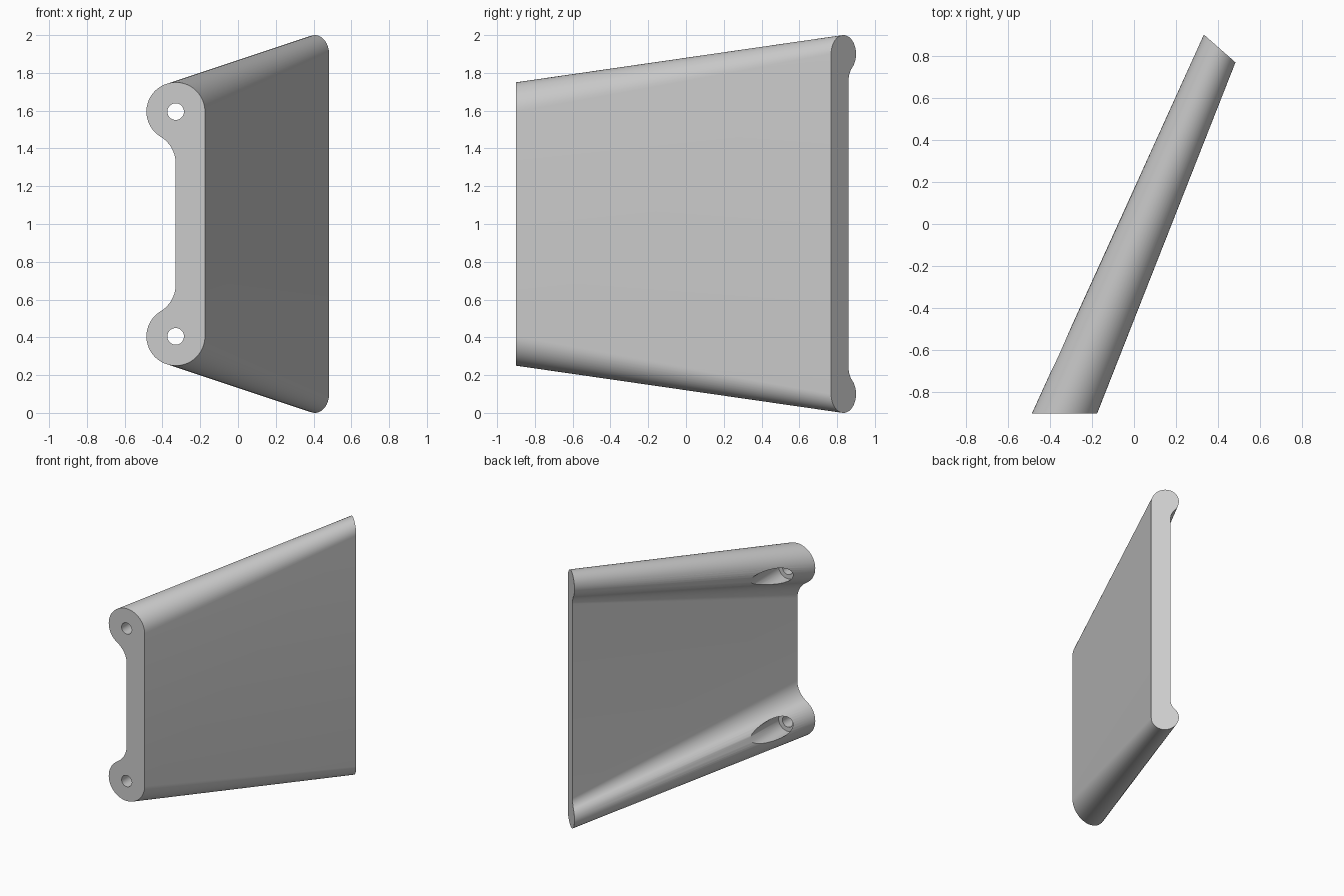
import bpy, bmesh
from math import sin, cos, atan2, sqrt, pi
from mathutils import Vector

if "Cube" in bpy.data.objects:
    bpy.data.objects.remove(bpy.data.objects["Cube"])

grey = bpy.data.materials.new("light grey")
grey.use_nodes = True
grey.diffuse_color = (0.6, 0.6, 0.6, 1)
grey.node_tree.nodes["Principled BSDF"].inputs["Base Color"].default_value = (0.6, 0.6, 0.6, 1)


def profile(radius, inner, fillet, zc, steps=32):
    """Slab with a round bead at each end; u runs towards the beaded side."""
    drop = sqrt((fillet + radius) ** 2 - (fillet + inner) ** 2)
    a = atan2(drop, inner + fillet)
    half = []
    for i in range(steps + 1):                       # bead
        t = pi - (pi + a) * i / steps
        half.append((radius * cos(t), zc + radius * sin(t)))
    for i in range(1, steps // 2 + 1):               # concave fillet
        t = pi - a + a * i / (steps // 2)
        half.append((inner + fillet + fillet * cos(t), zc - drop + fillet * sin(t)))
    return half + [(u, 2 - z) for u, z in reversed(half)]


def section(bm, centre, direction, points):
    c, d = Vector(centre), Vector(direction).normalized()
    return [bm.verts.new(c + d * u + Vector((0, 0, z))) for u, z in points]


def make_object(name, bm):
    bmesh.ops.recalc_face_normals(bm, faces=bm.faces)
    mesh = bpy.data.meshes.new(name)
    bm.to_mesh(mesh)
    bm.free()
    obj = bpy.data.objects.new(name, mesh)
    bpy.context.collection.objects.link(obj)
    mesh.materials.append(grey)
    return obj


# Beaded panel lofted from the mounting end to the slanted far end
bm = bmesh.new()
front = section(bm, (-0.33, -0.9, 0), (-1, 0, 0), profile(0.155, 0, 0.166, 1.595))
back = section(bm, (0.407, 0.834, 0), (-0.15, 0.132, 0), profile(0.1, 0.04, 0.1, 1.9))
n = len(front)
for i in range(n):
    j = (i + 1) % n
    bm.faces.new((front[i], front[j], back[j], back[i]))
bm.faces.new(front)
bm.faces.new(back)
panel = make_object("beaded_panel", bm)


def drill(name, radius, z, y0, y1):
    bm = bmesh.new()
    rings = []
    for y in (y0, y1):
        rings.append([bm.verts.new((-0.33 + radius * cos(2 * pi * k / 40), y,
                                    z + radius * sin(2 * pi * k / 40))) for k in range(40)])
    for k in range(40):
        m = (k + 1) % 40
        bm.faces.new((rings[0][k], rings[0][m], rings[1][m], rings[1][k]))
    for ring in rings:
        bm.faces.new(ring)
    cutter = make_object(name, bm)
    cutter.hide_render = True
    mod = panel.modifiers.new(name, "BOOLEAN")
    mod.operation = "DIFFERENCE"
    mod.solver = "EXACT"
    mod.object = cutter
    bpy.ops.object.modifier_apply(modifier=name)
    bpy.data.objects.remove(cutter)


# Screw holes with counterbores that break out through the beads
bpy.context.view_layer.objects.active = panel
panel.select_set(True)
for label, z in (("upper", 1.595), ("lower", 0.405)):
    drill(label + "_counterbore", 0.077, z, -0.78, 0.3)
    drill(label + "_screw_hole", 0.044, z, -1.0, -0.7)

bpy.ops.object.shade_smooth_by_angle(angle=pi / 6)
